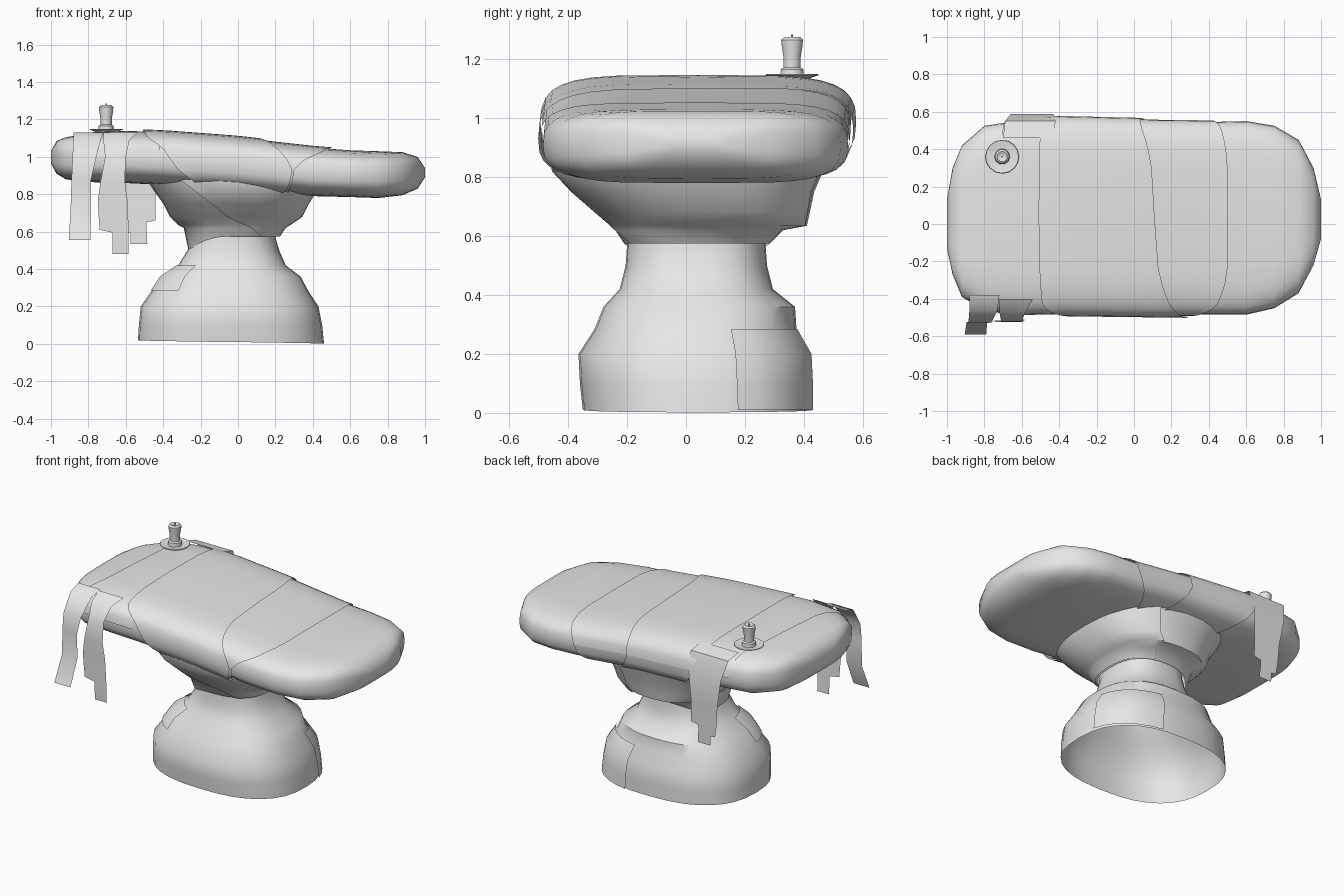
import bpy, bmesh, math

cube = bpy.data.objects.get("Cube")
if cube:
    bpy.data.objects.remove(cube, do_unlink=True)

grey = bpy.data.materials.new("plain grey")
grey.use_nodes = True
grey.diffuse_color = (0.8, 0.8, 0.8, 1)
grey.node_tree.nodes["Principled BSDF"].inputs["Base Color"].default_value = (0.8, 0.8, 0.8, 1)


def loft(name, rows, closed=True, cap_start=False, cap_end=False, angle=40):
    """Skin a surface through rows of points that have equal length."""
    bm = bmesh.new()
    vs = [[bm.verts.new(p) for p in row] for row in rows]
    n = len(rows[0])
    for r0, r1 in zip(vs, vs[1:]):
        for i in range(n if closed else n - 1):
            j = (i + 1) % n
            bm.faces.new((r0[i], r0[j], r1[j], r1[i]))
    if cap_start:
        bm.faces.new(vs[0][::-1])
    if cap_end:
        bm.faces.new(vs[-1])
    bmesh.ops.recalc_face_normals(bm, faces=bm.faces)
    me = bpy.data.meshes.new(name)
    bm.to_mesh(me)
    bm.free()
    me.materials.append(grey)
    ob = bpy.data.objects.new(name, me)
    bpy.context.collection.objects.link(ob)
    bpy.ops.object.select_all(action='DESELECT')
    bpy.context.view_layer.objects.active = ob
    ob.select_set(True)
    bpy.ops.object.shade_smooth_by_angle(angle=math.radians(angle))
    return ob


def spow(v, p):
    return math.copysign(abs(v) ** p, v)


def lerp_table(table, x):
    """Interpolate the rows of a table by their first column."""
    if x <= table[0][0]:
        return table[0][1:]
    for a, b in zip(table, table[1:]):
        if x <= b[0]:
            t = (x - a[0]) / (b[0] - a[0])
            return tuple(p + (q - p) * t for p, q in zip(a[1:], b[1:]))
    return table[-1][1:]


# Table top stations: x, front y, back y, bottom z, top z
SLAB = [(-1.0, -.13, .13, .965, 1.03), (-.97, -.27, .30, .91, 1.085),
        (-.92, -.39, .42, .88, 1.105), (-.8, -.46, .525, .865, 1.125),
        (-.6, -.48, .555, .86, 1.132), (-.4, -.475, .56, .85, 1.125),
        (0, -.48, .55, .83, 1.095), (.4, -.485, .545, .79, 1.05),
        (.6, -.485, .55, .785, 1.035), (.75, -.45, .525, .78, 1.03),
        (.88, -.37, .45, .795, 1.025), (.96, -.22, .30, .83, 1.0),
        (1.0, -.08, .13, .89, .94)]


def slab_point(x, a, off=0.0):
    y0, y1, z0, z1 = lerp_table(SLAB, x)
    return (x, (y0 + y1) / 2 + ((y1 - y0) / 2 + off) * spow(math.cos(a), .42),
            (z0 + z1) / 2 + ((z1 - z0) / 2 + off) * spow(math.sin(a), .68))


N = 32
circle = [2 * math.pi * i / N for i in range(N)]
loft("table_top", [[slab_point(s[0], a) for a in circle] for s in SLAB],
     cap_start=True, cap_end=True, angle=50)


# Cloth bands: edges are tables of (angle in degrees, x); 0 = back, 90 = top, 180 = front
def band(name, left, right, off, first=0, last=360, cols=8):
    steps = round((last - first) / 360 * N)
    rows = []
    for i in range(steps + 1):
        d = first + (last - first) * i / steps
        x0, x1 = lerp_table(left, d)[0], lerp_table(right, d)[0]
        rows.append([slab_point(x0 + (x1 - x0) * c / cols, math.radians(d), off)
                     for c in range(cols + 1)])
    loft(name, rows, closed=False, angle=50)


band("end_cloth", [(0, -.69), (60, -.71), (90, -.76), (160, -.88), (180, -.88)],
     [(0, -.42), (180, -.42)], .007, first=0, last=180)
band("right_cloth", [(0, 0), (360, 0)],
     [(0, .42), (40, .47), (75, .5), (105, .5), (140, .44), (180, .3), (270, .25), (360, .42)], .009)
band("middle_cloth",
     [(0, -.45), (40, -.5), (90, -.51), (140, -.49), (180, -.36), (220, -.22), (270, -.25), (360, -.45)],
     [(0, .03), (40, .04), (90, .11), (140, .2), (180, .29), (220, .26), (270, .2), (360, .03)], .018)


# Upright parts: rings of z, left x, right x, front y, back y
def ring(r, angles, p=.8, off=0.0, dz=lambda a: 0.0):
    z, x0, x1, y0, y1 = r
    return [((x0 + x1) / 2 + ((x1 - x0) / 2 + off) * spow(math.cos(a), p),
             (y0 + y1) / 2 + ((y1 - y0) / 2 + off) * spow(math.sin(a), p),
             z + dz(a)) for a in angles]


BASE = [(.010, -.535, .46, -.35, .43), (.10, -.53, .45, -.36, .43),
        (.20, -.52, .43, -.365, .425), (.285, -.46, .375, -.31, .375),
        (.36, -.41, .335, -.28, .37), (.42, -.32, .255, -.225, .295),
        (.50, -.27, .22, -.205, .275), (.57, -.245, .2, -.2, .27), (.66, -.24, .2, -.2, .27)]
loft("pedestal_base",
     [ring(r, circle, dz=(lambda a: -.008 * math.cos(a)) if i == 0 else (lambda a: 0.0))
      for i, r in enumerate(BASE)])

# Loose flap folded over the left shoulder and back corner of the base
for label, a0, a1, lo, hi in (("left_flap", 190, 235, 3, 6), ("back_flap", 15, 75, 0, 4)):
    arc = [math.radians(a0 + (a1 - a0) * i / 6) for i in range(7)]
    loft(label, [ring(r, arc, off=.012) for r in BASE[lo:hi]], closed=False)

NECK = [(.575, -.265, .215, -.21, .285), (.62, -.29, .245, -.24, .33),
        (.635, -.32, .27, -.25, .41), (.68, -.365, .335, -.30, .42),
        (.75, -.40, .37, -.38, .435), (.82, -.45, .415, -.445, .465), (.88, -.49, .43, -.455, .48)]
loft("neck_cloth",
     [ring(r, circle, dz=(lambda a: -.075 * max(0, -math.cos(a)) ** 2) if i == 0 else (lambda a: 0.0))
      for i, r in enumerate(NECK)], angle=50)

# Second neck layer, with a diagonal edge running across the front
starts = [302, 285, 278, 266, 256, 246, 238]
loft("neck_diagonal_cloth",
     [ring(r, [math.radians(s + (430 - s) * i / 16) for i in range(17)], off=.01)
      for r, s in zip(NECK, starts)], closed=False, angle=50)


# Hanging strips: rows of left x, right x, y, z
def strip(name, rows):
    loft(name, [[(x0, y, z), ((x0 + x1) / 2, y, z), (x1, y, z)] for x0, x1, y, z in rows],
         closed=False, angle=50)


strip("front_outer_strip", [(-.88, -.72, -.38, 1.13), (-.88, -.73, -.46, 1.105), (-.885, -.76, -.525, .99),
                            (-.89, -.785, -.53, .88), (-.895, -.785, -.525, .72), (-.905, -.79, -.59, .555)])
strip("front_inner_strip", [(-.72, -.54, -.40, 1.13), (-.72, -.58, -.47, 1.09), (-.71, -.60, -.52, 1.0),
                            (-.735, -.605, -.525, .87), (-.75, -.59, -.52, .76), (-.74, -.585, -.515, .61),
                            (-.67, -.585, -.515, .595), (-.67, -.585, -.51, .48)])
strip("back_strip", [(-.70, -.43, .46, 1.13), (-.69, -.42, .55, 1.105), (-.66, -.43, .587, .98),
                     (-.63, -.44, .578, .80), (-.62, -.44, .575, .66), (-.615, -.49, .575, .65),
                     (-.61, -.49, .572, .60), (-.575, -.487, .572, .595), (-.575, -.485, .57, .535)])


# Candle and dish, turned from (radius, z) profiles
def turned(name, profile, sides, x=-.705, y=.36):
    angles = [2 * math.pi * i / sides for i in range(sides)]
    loft(name, [ring((z, x - r, x + r, y - r, y + r), angles, p=1) for r, z in profile],
         cap_start=True, cap_end=True)


turned("candle_dish", [(.05, 1.132), (.09, 1.146), (.088, 1.15), (.05, 1.143)], 16)
turned("candle", [(.042, 1.14), (.04, 1.166), (.03, 1.172), (.031, 1.21), (.037, 1.245),
                  (.039, 1.266), (.028, 1.276), (.016, 1.268)], 10)
turned("wick", [(.005, 1.26), (.004, 1.284)], 6)
